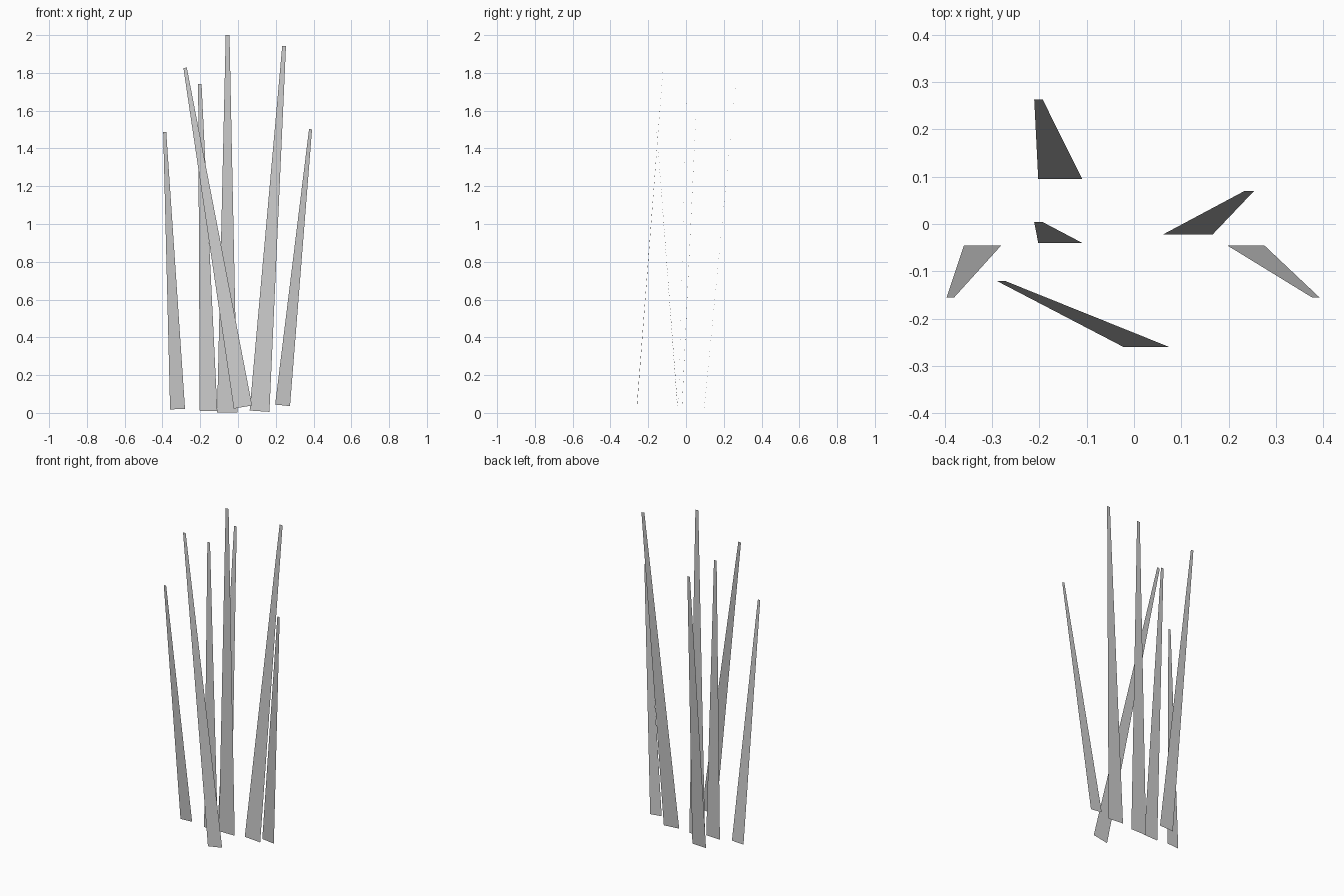
import bpy
from mathutils import Vector

if "Cube" in bpy.data.objects:
    bpy.data.objects.remove(bpy.data.objects["Cube"])


def blade(name, base, tip, base_width, tip_width):
    """Flat tapering blade; its ends are square to its lean in the xz plane."""
    base, tip = Vector(base), Vector(tip)
    lean = tip - base
    side = Vector((lean.z, 0, -lean.x)).normalized() / 2
    verts = [base - side * base_width, base + side * base_width,
             tip + side * tip_width, tip - side * tip_width]
    mesh = bpy.data.meshes.new(name)
    mesh.from_pydata(verts, [], [(0, 1, 2, 3)])
    obj = bpy.data.objects.new(name, mesh)
    bpy.context.collection.objects.link(obj)


# Tuft of grass blades: name, base centre, tip centre, base width, tip width
blades = [
    ("outer_left_blade", (-0.32, -0.045, 0.02), (-0.388, -0.155, 1.488), 0.079, 0.016),
    ("outer_right_blade", (0.236, -0.045, 0.04), (0.384, -0.155, 1.502), 0.079, 0.016),
    ("back_left_blade", (-0.156, 0.095, 0.01), (-0.202, 0.263, 1.742), 0.093, 0.018),
    ("middle_left_blade", (-0.156, -0.04, 0.01), (-0.202, 0.004, 1.742), 0.093, 0.018),
    ("centre_blade", (-0.057, -0.027, 0.003), (-0.055, -0.027, 2.0), 0.107, 0.02),
    ("front_crossing_blade", (0.026, -0.26, 0.031), (-0.28, -0.121, 1.827), 0.098, 0.018),
    ("middle_right_blade", (0.114, -0.022, 0.009), (0.244, 0.07, 1.942), 0.105, 0.02),
]
for spec in blades:
    blade(*spec)
